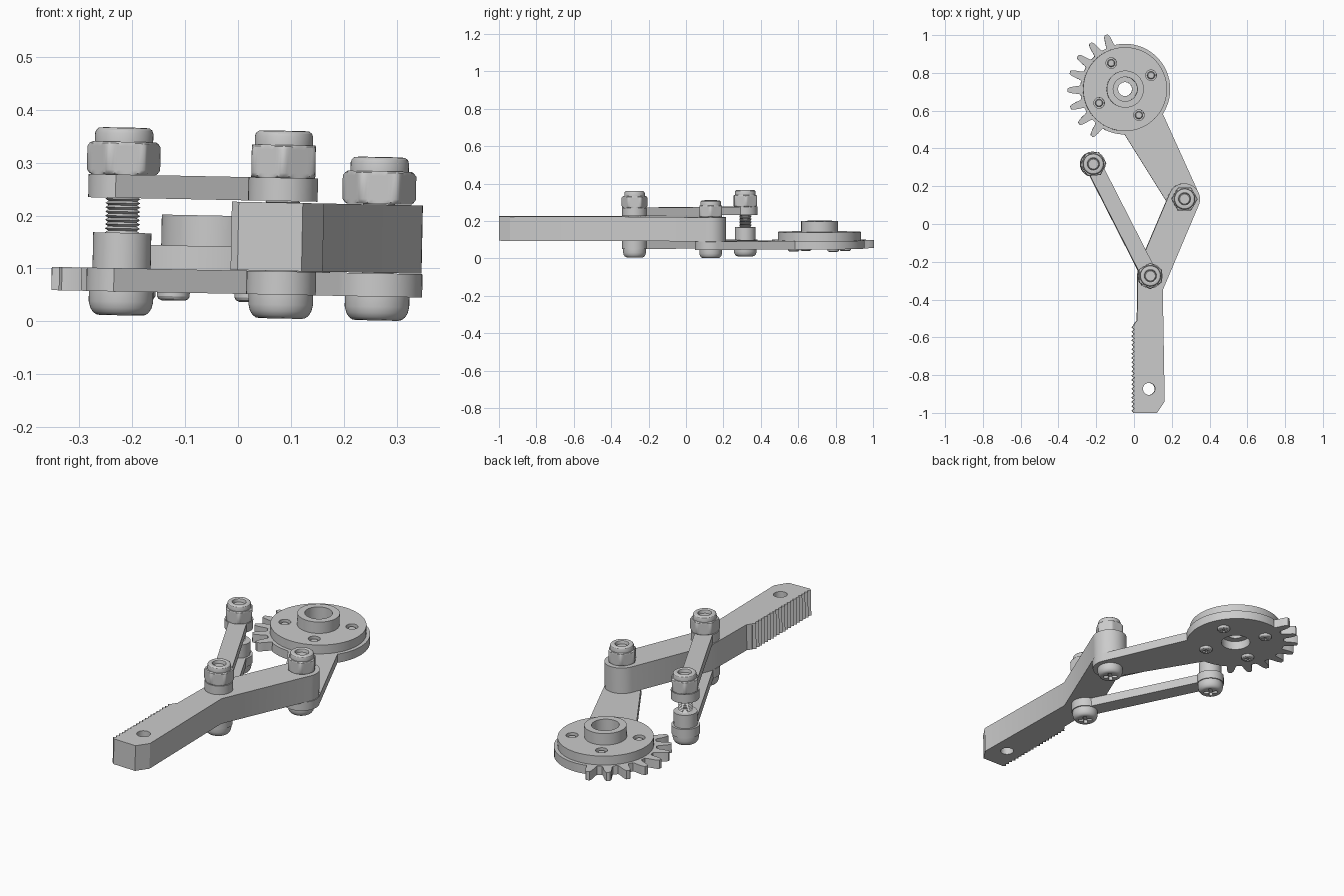
import bpy, bmesh
from math import sin, cos, pi, radians, asin, atan2
from mathutils import Matrix, Vector

if "Cube" in bpy.data.objects:
    bpy.data.objects.remove(bpy.data.objects["Cube"])

GEAR, ELBOW, JOINT, LINK_END = (-.048, .714), (.264, .132), (.082, -.275), (-.22, .317)


def make(name, bm):
    bmesh.ops.remove_doubles(bm, verts=bm.verts, dist=1e-5)
    bmesh.ops.recalc_face_normals(bm, faces=bm.faces)
    me = bpy.data.meshes.new(name)
    bm.to_mesh(me)
    bm.free()
    ob = bpy.data.objects.new(name, me)
    bpy.context.collection.objects.link(ob)
    return ob


def prism(name, pts, z0, z1):
    bm = bmesh.new()
    f = bm.faces.new([bm.verts.new((x, y, z0)) for x, y in pts])
    r = bmesh.ops.extrude_face_region(bm, geom=[f])
    bmesh.ops.translate(bm, vec=(0, 0, z1 - z0),
                        verts=[v for v in r['geom'] if isinstance(v, bmesh.types.BMVert)])
    return make(name, bm)


def lathe(name, prof, c, seg=48, flat=None, turn=0.0, closed=False):
    """Revolve (r, z); 'flat' clips the radius to a hexagon of that apothem."""
    bm = bmesh.new()
    rings = []
    for r, z in prof:
        ring = []
        for i in range(seg):
            a = 2 * pi * i / seg
            rr = r
            if flat:
                rr = min(r, flat / cos((a % (pi / 3)) - pi / 6))
            ring.append(bm.verts.new((c[0] + rr * cos(a + turn), c[1] + rr * sin(a + turn), z)))
        rings.append(ring)
    pairs = list(zip(rings, rings[1:])) + ([(rings[-1], rings[0])] if closed else [])
    for a, b in pairs:
        for i in range(seg):
            j = (i + 1) % seg
            bm.faces.new((a[i], a[j], b[j], b[i]))
    if not closed:
        bm.faces.new(rings[0])
        bm.faces.new(rings[-1])
    return make(name, bm)


def cut(ob, cutter):
    m = ob.modifiers.new('cut', 'BOOLEAN')
    m.operation, m.solver, m.object = 'DIFFERENCE', 'EXACT', cutter
    dg = bpy.context.evaluated_depsgraph_get()
    dg.update()
    me = bpy.data.meshes.new_from_object(ob.evaluated_get(dg))
    ob.modifiers.clear()
    ob.data = me
    bpy.data.objects.remove(cutter)


def drill(ob, c, r, z0, z1):
    cut(ob, lathe('drill', [(r, z0), (r, z1)], c, 32))


def cross_slot(ob, c, size, z0, z1):
    a, b = size, size * .27
    pts = [(a, -b), (a, b), (b, b), (b, a), (-b, a), (-b, b),
           (-a, b), (-a, -b), (-b, -b), (-b, -a), (b, -a), (b, -b)]
    k = .7071
    cut(ob, prism('slot', [(c[0] + k * (x - y), c[1] + k * (x + y)) for x, y in pts], z0, z1))


def arc(c, r, a0, a1, n=24):
    return [(c[0] + r * cos(a0 + (a1 - a0) * i / n), c[1] + r * sin(a0 + (a1 - a0) * i / n))
            for i in range(n + 1)]


def bar_ends(A, B, ra, rb, wa, wb):
    """Angle ranges of the two round ends of a bar from A to B."""
    d = atan2(B[1] - A[1], B[0] - A[0])
    ba, bb = asin(wa / ra), asin(wb / rb)
    return (d + ba, d + 2 * pi - ba), (d - pi + bb, d + pi - bb)


# Geared crank plate: partial gear with 8 teeth plus tapered arm
(s0, s1), (e0, e1) = bar_ends(GEAR, ELBOW, .24, .085, .115, .085)
teeth = [radians(109 + 18 * i) for i in range(8)]
tooth = [(-6.2, .236), (-5, .246), (-4, .27), (-2.9, .292), (-1.6, .304),
         (1.6, .304), (2.9, .292), (4, .27), (5, .246), (6.2, .236)]
outline = arc(GEAR, .24, s0, teeth[0] - .14)
for t in teeth:
    for d, r in tooth:
        a = t + radians(d)
        outline.append((GEAR[0] + r * cos(a), GEAR[1] + r * sin(a)))
outline += arc(GEAR, .24, teeth[-1] + .14, s1, 10) + arc(ELBOW, .085, e0, e1)
crank = prism('gear_crank', outline, .053, .097)
drill(crank, GEAR, .07, 0, .2)

# Round hub on the gear, with stepped bore and four screw holes
hub = lathe('gear_hub', [(.037, .097), (.222, .097), (.222, .142), (.098, .142), (.098, .2),
                         (.064, .2), (.064, .13), (.037, .13)], GEAR, 64, closed=True)
for i in range(4):
    a = radians(28 + 90 * i)
    p = (GEAR[0] + .156 * cos(a), GEAR[1] + .156 * sin(a))
    drill(hub, p, .028, .105, .2)
    s = lathe('hub_screw', [(.022, .038), (.028, .041), (.031, .046), (.031, .054),
                            (.02, .054), (.02, .13), (.016, .134)], p, 24)
    cross_slot(s, p, .016, .03, .045)

# Gripper jaw: bent body with serrated inside edge
u = atan2(.45, .195)
jaw_pts = [(.12, -1), (.16, -.94), (.15, -.35)] + arc(ELBOW, .083, u - pi / 2, u + pi / 2)
jaw_pts += [(.018, -.235), (.014, -.51), (-.002, -.53)]
n = 20
for i in range(n):
    y = -.535 - .465 * i / n
    jaw_pts += [(-.001, y), (-.014, y - .0116)]
jaw_pts += [(-.001, -1)]
jaw = prism('jaw', jaw_pts, .098, .227)
drill(jaw, (.077, -.873), .032, 0, .4)

# Twin parallel links
(s0, s1), (e0, e1) = bar_ends(JOINT, LINK_END, .066, .066, .042, .042)
link_pts = arc(JOINT, .066, s0, s1) + arc(LINK_END, .066, e0, e1)
prism('lower_link', link_pts, .053, .097)
prism('upper_link', link_pts, .230, .274)

# Spacer on the free end of the links
lathe('spacer', [(.055, .097), (.055, .164)], LINK_END)


# Bolt with rounded cross-slot head, threaded shank and lock nut
def bolt(c, zn, turn):
    R = .061
    prof = [(.04, .008), (.047, .0095), (.053, .014), (.058, .022), (R, .034), (R, .053), (.032, .053)]
    z = .16
    while z < zn - .008:
        prof += [(.027, z), (.033, z + .004)]
        z += .008
    prof += [(.03, zn), (.03, zn + .068), (.026, zn + .072)]
    b = lathe('bolt', prof, c)
    cross_slot(b, c, .032, 0, .026)
    nut = [(.03, zn), (.061, zn), (.065, zn + .003), (.0695, zn + .009), (.0695, zn + .053),
           (.065, zn + .059), (.06, zn + .062), (.055, zn + .062), (.055, zn + .078),
           (.053, zn + .084), (.048, zn + .088), (.038, zn + .089), (.032, zn + .086), (.03, zn + .08)]
    lathe('lock_nut', nut, c, 72, .0605, turn, True)


bolt(ELBOW, .228, 0)
bolt(JOINT, .274, pi / 6)
bolt(LINK_END, .274, radians(5))

# Slight lean of the whole mechanism, then smooth shading
lean = Matrix.Rotation(.02, 4, 'Y')
for ob in bpy.context.scene.objects:
    ob.data.transform(Matrix.Translation((-.002, 0, -.001)) @ lean)
    ob.select_set(True)
    bpy.context.view_layer.objects.active = ob
bpy.ops.object.shade_smooth_by_angle(angle=radians(30))
